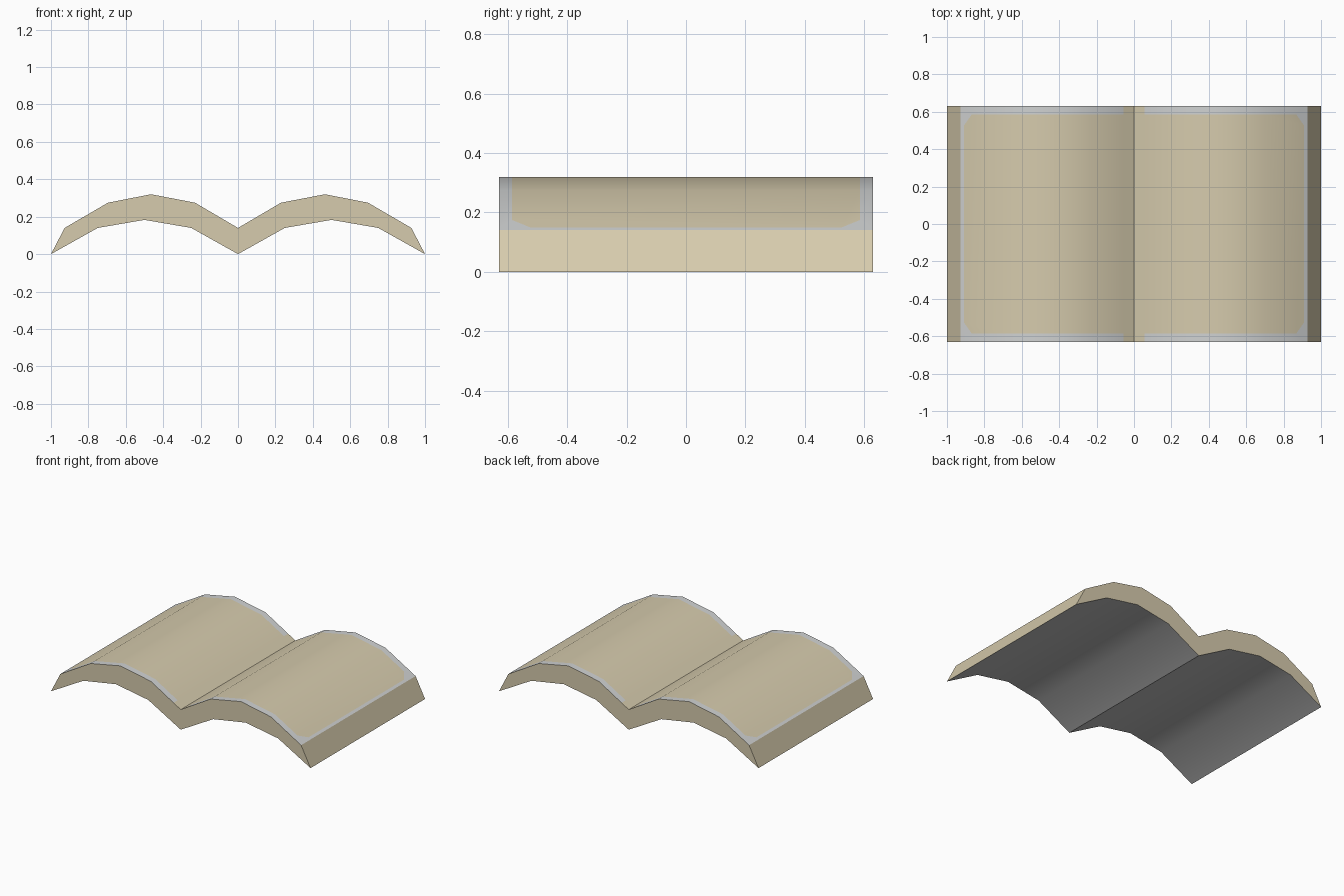
import bpy, bmesh, math
from mathutils import Vector

if "Cube" in bpy.data.objects:
    bpy.data.objects.remove(bpy.data.objects["Cube"])


def srgb(r, g, b):
    lin = lambda c: c / 12.92 if c <= 0.04045 else ((c + 0.055) / 1.055) ** 2.4
    return [lin(v / 255) for v in (r, g, b)] + [1.0]


def material(name, rgb):
    m = bpy.data.materials.new(name)
    m.diffuse_color = srgb(*rgb)
    m.use_nodes = True
    m.node_tree.nodes["Principled BSDF"].inputs["Base Color"].default_value = m.diffuse_color
    return m


HALF_Y = 0.63
EDGE_Y, EDGE_X, VALLEY_X = 0.585, 0.91, 0.055

# Half profile of the double-arched slab: top from valley outward, then underside back
top = [(0.0, 0.14), (0.23, 0.275), (0.465, 0.32), (0.695, 0.275), (0.927, 0.14)]
under = [(1.0, 0.0), (0.75, 0.14), (0.5, 0.183), (0.25, 0.14), (0.0, 0.0)]
outline = ([(-x, z) for x, z in reversed(top[1:])] + top + under
           + [(-x, z) for x, z in reversed(under[:-1])])

bm = bmesh.new()
front = bm.faces.new([bm.verts.new((x, -HALF_Y, z)) for x, z in outline])
ext = bmesh.ops.extrude_face_region(bm, geom=[front], use_keep_orig=True)
moved = [g for g in ext["geom"] if isinstance(g, bmesh.types.BMVert)]
bmesh.ops.translate(bm, verts=moved, vec=(0, 2 * HALF_Y, 0))
bmesh.ops.recalc_face_normals(bm, faces=bm.faces)

# Clipped panel corner: direction and offset of the diagonal border line
a, b = Vector((EDGE_X, 0.525)), Vector((0.868, EDGE_Y))
diag = Vector((b.y - a.y, a.x - b.x)).normalized()
limit = diag.dot(a)


def cut(point, normal, test):
    faces = [f for f in bm.faces if f.normal.z > 0.6 and test(f.calc_center_median())]
    geom = set(faces)
    for f in faces:
        geom.update(f.edges)
        geom.update(f.verts)
    bmesh.ops.bisect_plane(bm, geom=list(geom), plane_co=point, plane_no=normal, dist=1e-5)
    bm.normal_update()


# Cut the border lines into the upper faces
for s in (-1, 1):
    cut((0, s * EDGE_Y, 0), (0, 1, 0), lambda c: True)
for s in (-1, 1):
    cut((s * EDGE_X, 0, 0), (1, 0, 0), lambda c: c.x * s > 0.69)
    cut((s * VALLEY_X, 0, 0), (1, 0, 0), lambda c: 0 < c.x * s < 0.23)
    for t in (-1, 1):
        cut((s * a.x, t * a.y, 0), (s * diag.x, t * diag.y, 0),
            lambda c: 0.69 < c.x * s < EDGE_X and abs(c.y) < EDGE_Y)

# Colour by direction and position
for f in bm.faces:
    f.smooth = True
    c, n = f.calc_center_median(), f.normal
    ax, ay = abs(c.x), abs(c.y)
    if n.z < -0.3:
        f.material_index = 2
    elif n.z > 0.6 and ax > VALLEY_X and (
            ay > EDGE_Y or ax > EDGE_X or diag.x * ax + diag.y * ay > limit + 1e-4):
        f.material_index = 1

mesh = bpy.data.meshes.new("double_arch_slab")
bm.to_mesh(mesh)
bm.free()
for m in (material("warm tan", (214, 203, 173)),
          material("pale grey border", (208, 210, 210)),
          material("grey underside", (185, 185, 185))):
    mesh.materials.append(m)

slab = bpy.data.objects.new("double_arch_slab", mesh)
bpy.context.collection.objects.link(slab)
bpy.context.view_layer.objects.active = slab
slab.select_set(True)
bpy.ops.object.shade_smooth_by_angle(angle=math.radians(28))
